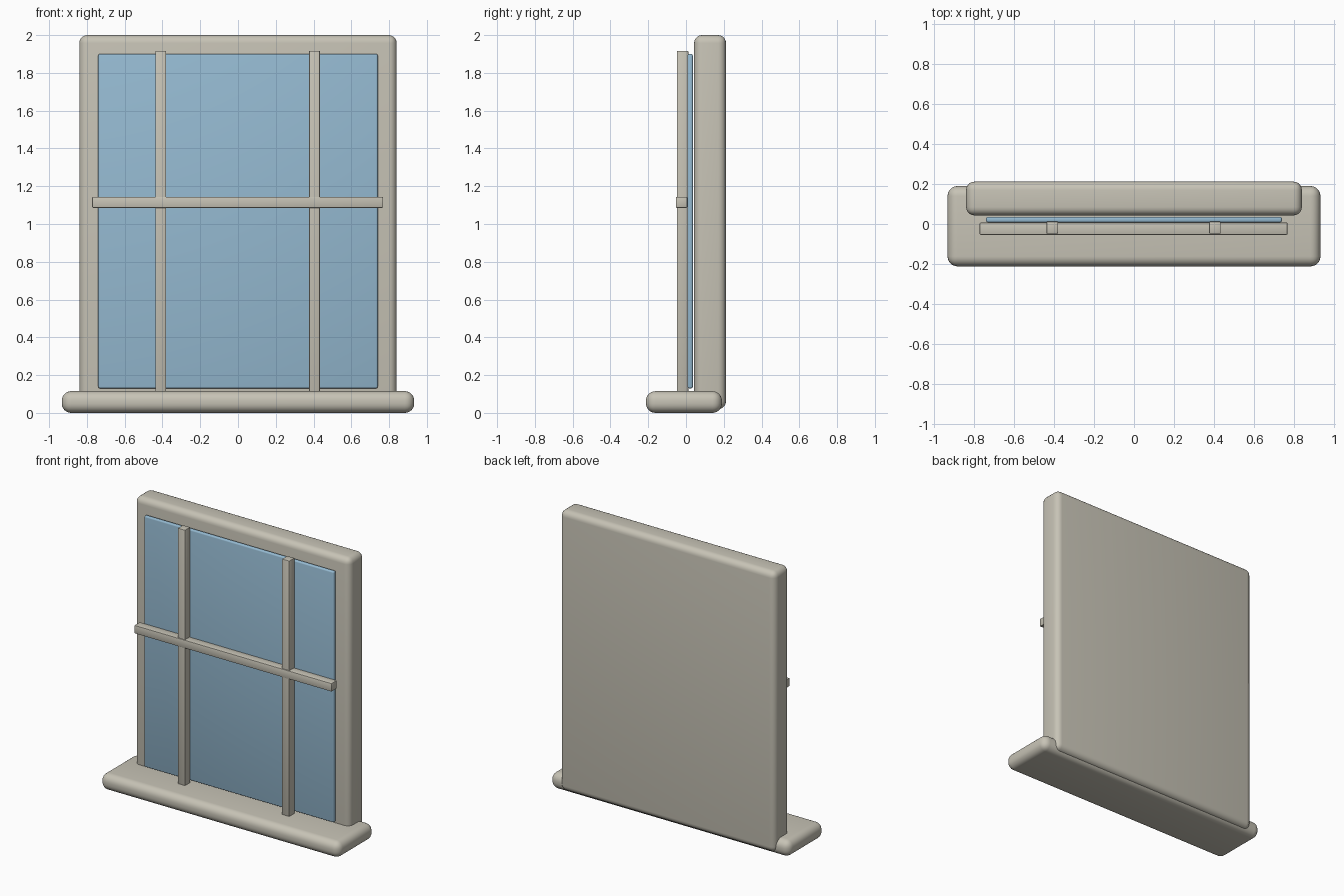
import bpy
import math

if "Cube" in bpy.data.objects:
    bpy.data.objects.remove(bpy.data.objects["Cube"])


def make_material(name, rgb):
    mat = bpy.data.materials.new(name)
    mat.diffuse_color = (*rgb, 1.0)
    mat.use_nodes = True
    mat.node_tree.nodes["Principled BSDF"].inputs["Base Color"].default_value = mat.diffuse_color
    return mat


STONE = make_material("warm_grey_paint", (0.57, 0.545, 0.465))
GLASS = make_material("pale_blue_glass", (0.30, 0.49, 0.64))


def rounded_box(name, x, y, z, radius, segments, mat):
    """Box spanning the given (min, max) ranges, with rounded edges."""
    spans = (x, y, z)
    bpy.ops.mesh.primitive_cube_add(
        size=1, location=[(a + b) / 2 for a, b in spans])
    obj = bpy.context.object
    obj.name = name
    obj.scale = [b - a for a, b in spans]
    bpy.ops.object.transform_apply(location=False, rotation=False, scale=True)
    bevel = obj.modifiers.new("rounding", 'BEVEL')
    bevel.width = radius
    bevel.segments = segments
    bevel.limit_method = 'NONE'
    bpy.ops.object.modifier_apply(modifier=bevel.name)
    bpy.ops.object.shade_smooth_by_angle(angle=math.radians(35))
    obj.data.materials.append(mat)
    return obj


# Solid backing frame and projecting sill
rounded_box("frame", (-0.84, 0.84), (0.043, 0.212), (0.02, 2.0), 0.042, 5, STONE)
rounded_box("sill", (-0.933, 0.933), (-0.212, 0.19), (0.0, 0.115), 0.05, 6, STONE)

# Glass pane in front of the frame
rounded_box("glass_pane", (-0.74, 0.74), (0.008, 0.036), (0.13, 1.9), 0.009, 3, GLASS)

# Glazing bars
for side, cx in (("left", -0.409), ("right", 0.405)):
    rounded_box(f"vertical_bar_{side}", (cx - 0.029, cx + 0.029),
                (-0.048, 0.012), (0.1, 1.917), 0.005, 2, STONE)
rounded_box("horizontal_bar", (-0.772, 0.768), (-0.054, 0.007), (1.086, 1.144),
            0.005, 2, STONE)
